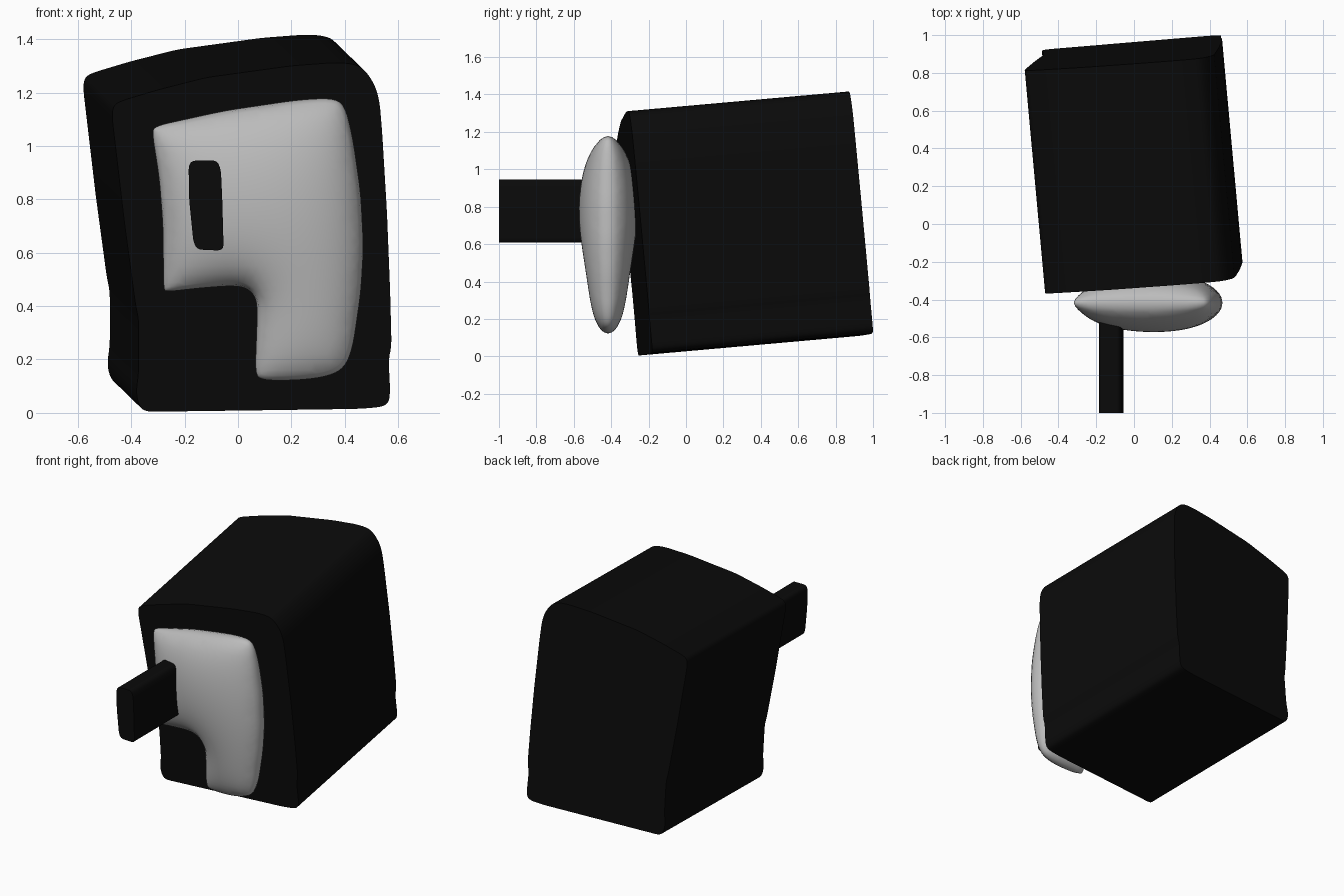
import bpy, bmesh, math
from mathutils import Vector
from mathutils.geometry import delaunay_2d_cdt, intersect_point_line

if "Cube" in bpy.data.objects:
    bpy.data.objects.remove(bpy.data.objects["Cube"])


def material(name, v):
    m = bpy.data.materials.new(name)
    m.diffuse_color = (v, v, v, 1)
    m.use_nodes = True
    m.node_tree.nodes["Principled BSDF"].inputs["Base Color"].default_value = m.diffuse_color
    return m


black = material("black", 0.003)
grey = material("light grey", 0.5)


def rounded(points, cut, times=2):
    """Trim every corner a little to soften an outline."""
    pts = [Vector(p) for p in points]
    for _ in range(times):
        out = []
        for i, p in enumerate(pts):
            for q in (pts[i - 1], pts[(i + 1) % len(pts)]):
                d = q - p
                out.append(p + d.normalized() * min(d.length * 0.25, cut))
        pts = out
        cut *= 0.5
    return pts


def finish(name, bm, mat, angle):
    bmesh.ops.recalc_face_normals(bm, faces=bm.faces)
    me = bpy.data.meshes.new(name)
    bm.to_mesh(me)
    bm.free()
    me.materials.append(mat)
    ob = bpy.data.objects.new(name, me)
    bpy.context.collection.objects.link(ob)
    bpy.ops.object.select_all(action='DESELECT')
    ob.select_set(True)
    bpy.context.view_layer.objects.active = ob
    bpy.ops.object.shade_smooth_by_angle(angle=math.radians(angle))
    return ob


def prism(name, outline, depth_at, vector, mat):
    """Extrude an x-z outline, placed on a plane, along a vector."""
    bm = bmesh.new()
    a = [bm.verts.new((p.x, depth_at(p), p.y)) for p in outline]
    b = [bm.verts.new(v.co + Vector(vector)) for v in a]
    n = len(a)
    for i in range(n):
        j = (i + 1) % n
        bm.faces.new((a[i], a[j], b[j], b[i]))
    bm.faces.new(a)
    bm.faces.new(b[::-1])
    return finish(name, bm, mat, 35)


# Tilted block body
body = [(-0.35, 0.004), (0.1, 0.01), (0.45, 0.015), (0.54, 0.022), (0.565, 0.04),
        (0.57, 0.08), (0.564, 0.2), (0.575, 0.25), (0.57, 0.45), (0.558, 0.75),
        (0.54, 1.05), (0.53, 1.17), (0.51, 1.235), (0.47, 1.29), (0.43, 1.308),
        (0.36, 1.312), (0.2, 1.30), (-0.12, 1.256), (-0.3, 1.21), (-0.44, 1.168),
        (-0.467, 1.15), (-0.472, 1.11), (-0.425, 0.71), (-0.383, 0.4), (-0.372, 0.35),
        (-0.372, 0.15), (-0.382, 0.08), (-0.372, 0.03)]
prism("block_body", rounded(body, 0.02),
      lambda p: -0.225 + 0.085 * p.x - 0.09 * p.y, (-0.108, 1.18, 0.105), black)

# Bar sticking out of the front
bar = [(-0.185, 0.925), (-0.172, 0.945), (-0.078, 0.945), (-0.064, 0.91), (-0.059, 0.8),
       (-0.054, 0.62), (-0.066, 0.608), (-0.152, 0.612), (-0.167, 0.64), (-0.183, 0.8)]
prism("front_bar", rounded(bar, 0.01), lambda p: -1.0, (0, 0.55, 0), black)

# Inflated L-shaped cushion
cushion = [(-0.27, 0.453), (-0.15, 0.467), (-0.02, 0.477), (0.035, 0.467), (0.068, 0.43),
           (0.072, 0.37), (0.064, 0.15), (0.085, 0.122), (0.23, 0.122), (0.34, 0.137),
           (0.4, 0.17), (0.43, 0.245), (0.46, 0.45), (0.47, 0.62), (0.46, 0.82),
           (0.43, 1.03), (0.40, 1.155), (0.35, 1.18), (0.22, 1.172), (-0.05, 1.132),
           (-0.31, 1.075), (-0.322, 1.05), (-0.295, 0.88), (-0.281, 0.7), (-0.279, 0.465)]
loop = rounded(cushion, 0.03)
rim = []
for i, p in enumerate(loop):
    q = loop[(i + 1) % len(loop)]
    n = max(1, round((q - p).length / 0.018))
    rim += [p.lerp(q, k / n) for k in range(n)]
N = len(rim)


def rim_distance(p):
    best = 9.0
    for i in range(N):
        a, b = rim[i], rim[(i + 1) % N]
        q, t = intersect_point_line(p, a, b)
        q = a.lerp(b, min(1, max(0, t)))
        best = min(best, (p - q.xy).length)
    return best


points = list(rim)
for off in (0.006, 0.018):
    for i in range(N):
        d = (rim[(i + 1) % N] - rim[i - 1]).normalized()
        p = rim[i] + Vector((-d.y, d.x)) * off
        if rim_distance(p) > off * 0.8:
            points.append(p)
for i in range(28):
    for j in range(37):
        p = Vector((-0.33 + (i + 0.5 * (j % 2)) * 0.03, 0.1 + j * 0.03))
        if rim_distance(p) > 0.03:
            points.append(p)
verts, _, faces, *_ = delaunay_2d_cdt(points, [(i, (i + 1) % N) for i in range(N)], [], 1, 1e-6)

# Membrane height: relaxed under pressure with a pinned rim
weights = [dict() for _ in verts]
area = [0.0] * len(verts)
count = {}
for f in faces:
    for k in range(3):
        a, b, c = f[k], f[(k + 1) % 3], f[(k + 2) % 3]
        u, v = verts[a] - verts[c], verts[b] - verts[c]
        cross = max(abs(u.x * v.y - u.y * v.x), 1e-9)
        w = 0.5 * u.dot(v) / cross
        weights[a][b] = weights[a].get(b, 0) + w
        weights[b][a] = weights[b].get(a, 0) + w
        area[c] += cross / 6
        e = (min(a, b), max(a, b))
        count[e] = count.get(e, 0) + 1
pinned = {i for e, c in count.items() if c == 1 for i in e}
used = sorted({i for f in faces for i in f})
free = [(i, list(weights[i].items()), sum(weights[i].values())) for i in used if i not in pinned]
h = [0.0] * len(verts)
for _ in range(250):
    for i, nb, total in free:
        if total > 1e-9:
            new = (area[i] + sum(w * h[j] for j, w in nb)) / total
            h[i] += 1.7 * (new - h[i])
top = max(h)
bm = bmesh.new()
front, back = {}, {}
for i in used:
    t = 0.155 * math.sqrt(max(0, h[i]) / top)
    x, z = verts[i]
    front[i] = bm.verts.new((x, -0.417 - t, z))
    back[i] = front[i] if i in pinned else bm.verts.new((x, -0.417 + t, z))
for f in faces:
    bm.faces.new([front[i] for i in f])
    if not all(i in pinned for i in f):
        bm.faces.new([back[i] for i in reversed(f)])
finish("cushion", bm, grey, 80)
